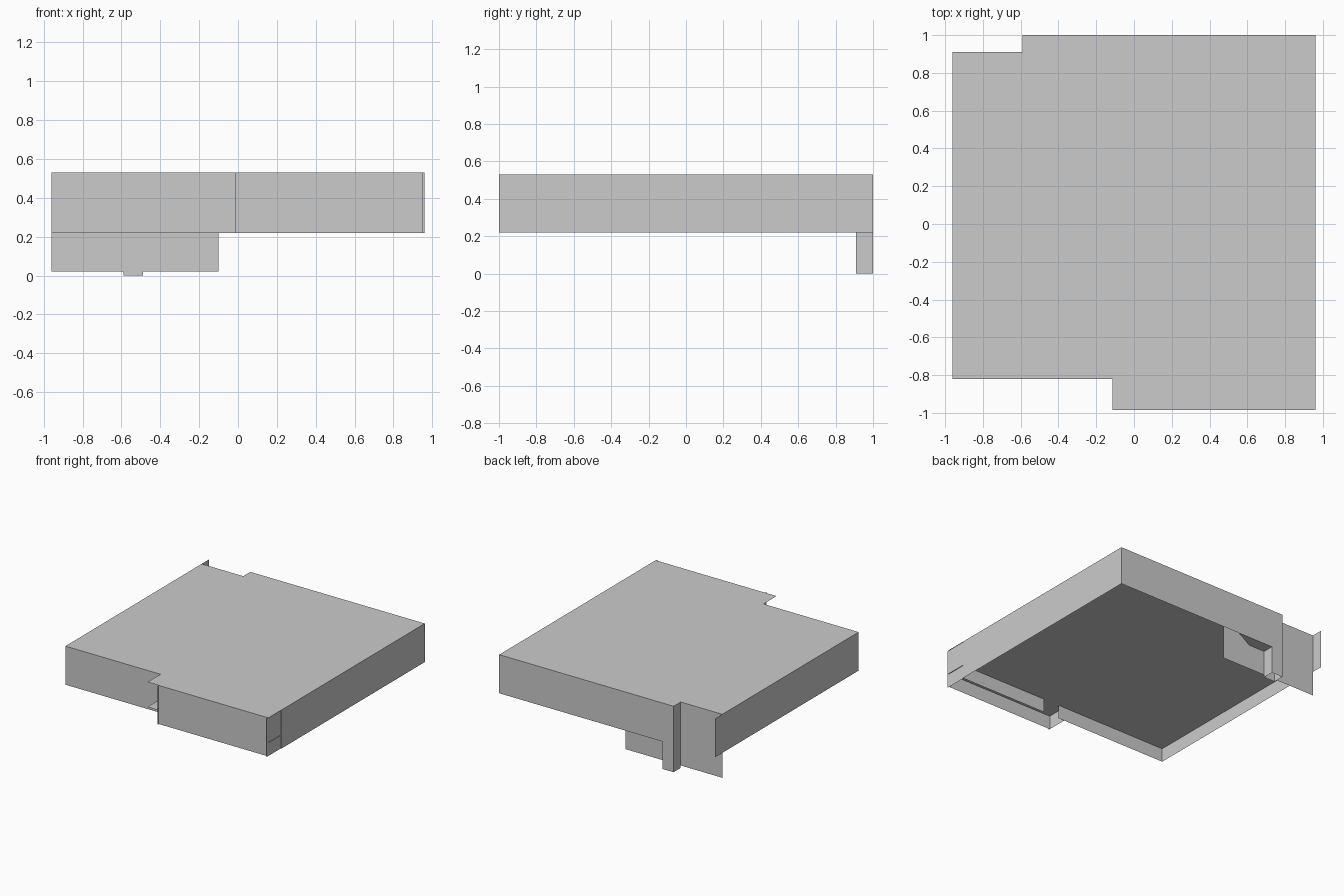
import bpy

if "Cube" in bpy.data.objects:
    bpy.data.objects.remove(bpy.data.objects["Cube"])

LOW, MID, TOP = 0.22, 0.33, 0.53   # wall foot, inner ceiling, roof
X, BACK, PORCH, FRONT, STEP = 0.96, 1.0, -0.82, -0.985, 0.91


def make(name, verts):
    mesh = bpy.data.meshes.new(name)
    mesh.from_pydata(verts, [], [tuple(range(len(verts)))])
    mesh.update()
    obj = bpy.data.objects.new(name, mesh)
    bpy.context.collection.objects.link(obj)
    return obj


def sheet(name, outline, z):
    """Thin horizontal panel."""
    return make(name, [(x, y, z) for x, y in outline])


def wall(name, a, b, z0=LOW, z1=TOP):
    """Thin vertical panel between two plan points."""
    return make(name, [(*a, z0), (*b, z0), (*b, z1), (*a, z1)])


# Roof and inner ceiling, notched at front left and back left
front_notch = [(-X, PORCH), (-0.115, PORCH), (-0.115, FRONT), (X, FRONT)]
sheet("roof", front_notch + [(X, BACK), (-0.59, BACK), (-0.59, STEP), (-X, STEP)], TOP)
sheet("ceiling", front_notch + [(X, BACK), (-0.12, BACK), (-0.12, STEP), (-X, STEP)], MID)

# Side walls; the left one runs past the back notch as a fin
wall("left_wall", (-X, PORCH), (-X, BACK))
wall("right_wall", (X, PORCH), (X, BACK))

# Front bay with its two side returns
wall("bay_front", (-0.015, FRONT), (0.953, FRONT))
wall("bay_left_return", (-0.015, -1.0), (-0.015, PORCH))
wall("bay_right_return", (0.955, -1.0), (0.955, PORCH))

# Main front wall with a doorway into the bay
wall("front_wall_left", (-X, PORCH), (0.04, PORCH))
wall("front_wall_right", (0.18, PORCH), (X, PORCH))

# Back wall and the deeper recessed panel
wall("back_wall", (-0.49, BACK), (X, BACK))
wall("recessed_back_wall", (-X, STEP), (-0.10, STEP), 0.02, TOP)

# Back post reaching the ground, and the soffit beside it
wall("post_face", (-0.59, BACK), (-0.49, BACK), 0.0, TOP)
wall("post_left_side", (-0.59, STEP), (-0.59, BACK), 0.0, TOP)
wall("post_right_side", (-0.49, STEP), (-0.49, BACK), 0.0, LOW)
wall("post_inner_face", (-0.59, STEP), (-0.49, STEP), 0.0, 0.02)
sheet("soffit", [(-0.165, BACK), (-0.35, STEP), (-0.49, STEP), (-0.49, BACK)], LOW)
